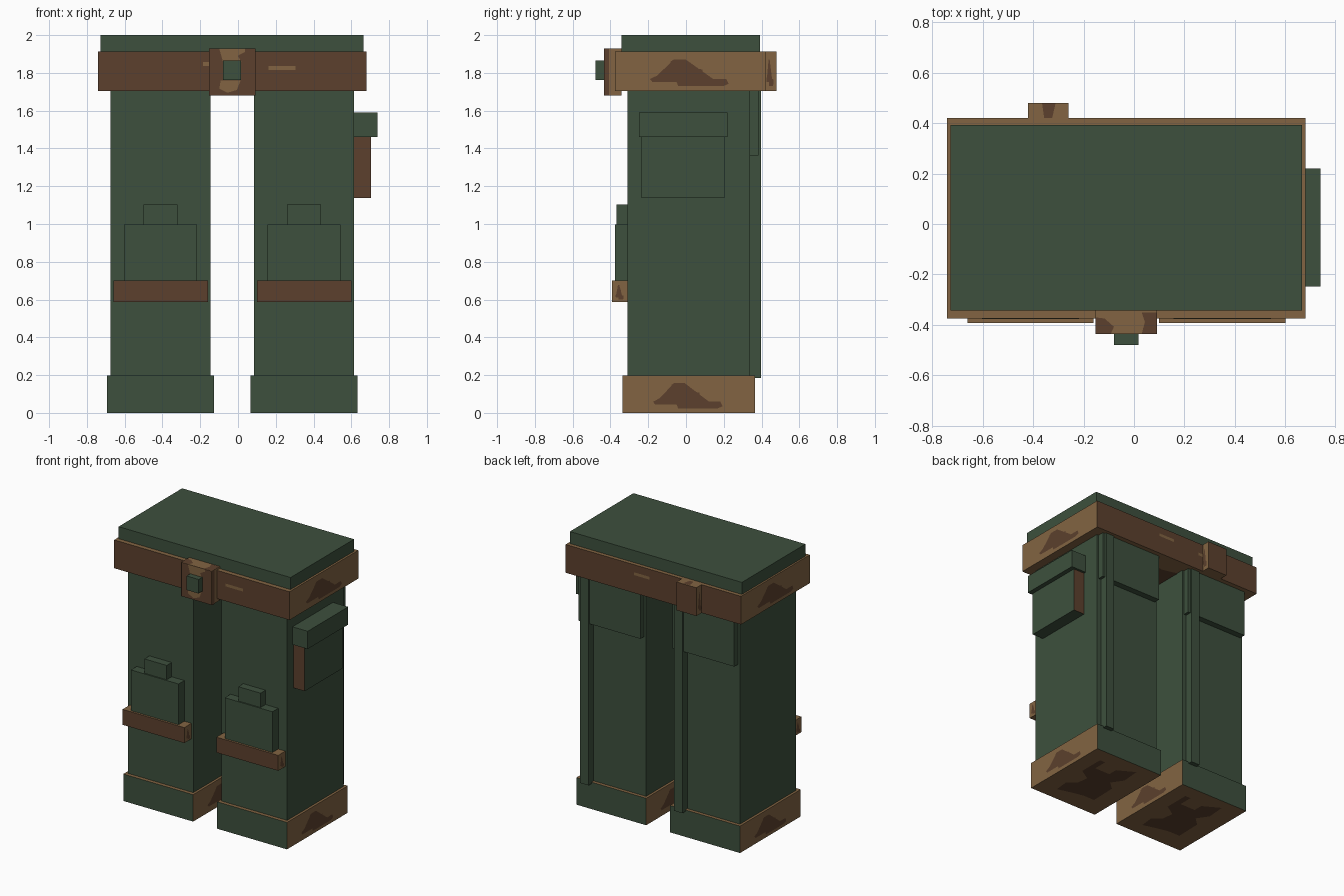
import bpy, bmesh
from mathutils import Vector

if "Cube" in bpy.data.objects:
    bpy.data.objects.remove(bpy.data.objects["Cube"])


def colour(name, r, g, b):
    m = bpy.data.materials.new(name)
    lin = [((c / 255 + 0.055) / 1.055) ** 2.4 for c in (r, g, b)]
    m.diffuse_color = (*lin, 1)
    m.use_nodes = True
    m.node_tree.nodes["Principled BSDF"].inputs["Base Color"].default_value = m.diffuse_color
    return m


GREEN = colour("dark green cloth", 61, 80, 61)
BROWN = colour("brown leather", 92, 64, 45)
TAN = colour("tan leather", 130, 100, 66)


def finish(name, bm, mats):
    me = bpy.data.meshes.new(name)
    bm.to_mesh(me)
    bm.free()
    for m in mats:
        me.materials.append(m)
    ob = bpy.data.objects.new(name, me)
    bpy.context.collection.objects.link(ob)
    return ob


def box(name, x, y, z, main, front=None):
    """Block from ranges; 'front' colours the faces that look along y."""
    bm = bmesh.new()
    bmesh.ops.create_cube(bm, size=1)
    for v in bm.verts:
        v.co = [r[0] + (c + 0.5) * (r[1] - r[0]) for c, r in zip(v.co, (x, y, z))]
    bm.normal_update()
    for f in bm.faces:
        f.material_index = 1 if front and abs(f.normal.y) > 0.5 else 0
    finish(name, bm, [main, front or main])
    return x, y, z


# Right and up directions of each block side, seen from outside
SIDES = {"+x": ((0, 1, 0), (0, 0, 1)), "-x": ((0, -1, 0), (0, 0, 1)),
         "-y": ((1, 0, 0), (0, 0, 1)), "+y": ((-1, 0, 0), (0, 0, 1)),
         "+z": ((1, 0, 0), (0, 1, 0)), "-z": ((1, 0, 0), (0, -1, 0))}


def patch(name, block, side, outline, mat):
    """Thin painted plate on one side of a block, outline in 0..1 units."""
    right, up = (Vector(d) for d in SIDES[side])
    n = right.cross(up)
    mid = Vector([(a + b) / 2 for a, b in block])
    size = Vector([b - a for a, b in block])
    bm = bmesh.new()
    verts = []
    for u, v in outline:
        p = mid.copy()
        for i in range(3):
            p[i] += size[i] * (right[i] * (u - 0.5) + up[i] * (v - 0.5) + n[i] * 0.5) + n[i] * 0.003
        verts.append(bm.verts.new(p))
    f = bm.faces.new(verts)
    bmesh.ops.triangulate(bm, faces=[f])
    finish(name, bm, [mat])


def rect(u0, u1, v0, v1):
    return [(u0, v0), (u1, v0), (u1, v1), (u0, v1)]


# Camouflage outlines
BLOTCH = [(.39, .8), (.47, .8), (.5, .66), (.5, .57), (.58, .55), (.58, .37), (.53, .3),
          (.74, .3), (.755, .18), (.72, .12), (.42, .12), (.41, .22), (.25, .22),
          (.23, .3), (.28, .39), (.35, .39), (.4, .52), (.37, .6), (.37, .75)]
SOLE = [(.72, .15), (.72, .3), (.5, .3), (.5, .2), (.28, .1), (.26, .3), (.36, .42),
        (.25, .5), (.24, .78), (.4, .78), (.4, .65), (.5, .65), (.52, .8), (.75, .85),
        (.77, .7), (.66, .62), (.64, .5), (.8, .42), (.8, .15)]

# Legs with their cuffs, pads, straps and back details
for label, cx in (("left", -0.41), ("right", 0.35)):
    def span(a, b):
        return cx + a, cx + b

    box(label + "_leg", span(-.265, .265), (-.31, .34), (.1, 1.705), GREEN)
    cuff = box(label + "_cuff", span(-.283, .283), (-.337, .365), (0, .197), TAN, GREEN)
    for s in ("+x", "-x"):
        patch(label + "_cuff_blotch", cuff, s, BLOTCH, BROWN)
    patch(label + "_sole_blotch", cuff, "-z", SOLE, BROWN)
    box(label + "_knee_pad", span(-.193, .193), (-.377, -.31), (.65, .998), GREEN)
    box(label + "_knee_tab", span(-.09, .09), (-.368, -.31), (.998, 1.103), GREEN)
    strap = box(label + "_knee_strap", span(-.25, .25), (-.392, -.31), (.587, .7), TAN, BROWN)
    for s in ("+x", "-x"):
        patch(label + "_strap_blotch", strap, s, BLOTCH, BROWN)
    box(label + "_back_pocket", span(-.25, .25), (.34, .385), (1.363, 1.705), GREEN)
    box(label + "_back_strip", span(.16, .23), (.34, .397), (.185, 1.705), GREEN)

# Belt and waist top
belt = box("belt", (-.74, .68), (-.375, .42), (1.705, 1.912), TAN, BROWN)
for s in ("+x", "-x"):
    patch("belt_blotch", belt, s, BLOTCH, BROWN)
for s in ("+y", "-y"):
    patch("belt_dash", belt, s, rect(.635, .735, .53, .63), TAN)
    patch("belt_short_dash", belt, s, rect(.39, .48, .64, .74), TAN)
patch("belt_underside_blotch", belt, "-z", SOLE, BROWN)
box("waist_top", (-.727, .665), (-.342, .392), (1.912, 2.0), GREEN)

# Buckle with painted patches and a button
buckle = box("buckle", (-.153, .092), (-.435, -.342), (1.68, 1.928), TAN, BROWN)
patch("buckle_upper_patch", buckle, "-y",
      [(.22, 1), (.3, .85), (.3, .72), (.7, .72), (.62, .85), (.78, .93), (.78, 1)], TAN)
patch("buckle_lower_patch", buckle, "-y",
      [(.25, .32), (.22, .15), (.4, .06), (.6, .12), (.68, .32)], TAN)
patch("buckle_top_left", buckle, "+z", [(0, 0), (.25, 0), (.3, .3), (.15, .65), (0, .7)], BROWN)
patch("buckle_top_right", buckle, "+z", [(.75, 0), (1, 0), (1, .9), (.75, .9), (.8, .5)], BROWN)
patch("buckle_right_side", buckle, "+x", rect(0, .3, 0, 1), BROWN)
patch("buckle_left_side", buckle, "-x", rect(.7, 1, 0, 1), BROWN)
box("buckle_button", (-.08, .017), (-.48, -.43), (1.762, 1.865), GREEN)

# Loop at the back of the belt
loop = box("belt_loop", (-.42, -.26), (.41, .48), (1.705, 1.912), TAN, BROWN)
for s in ("+x", "-x"):
    patch("loop_blotch", loop, s, BLOTCH, BROWN)
patch("loop_top_patch", loop, "+z", [(.4, .15), (.6, .15), (.68, .95), (.35, .95)], BROWN)

# Hip pocket
box("hip_pocket", (.61, .705), (-.235, .203), (1.138, 1.46), GREEN, BROWN)
box("hip_pocket_flap", (.61, .738), (-.248, .22), (1.46, 1.59), GREEN)
